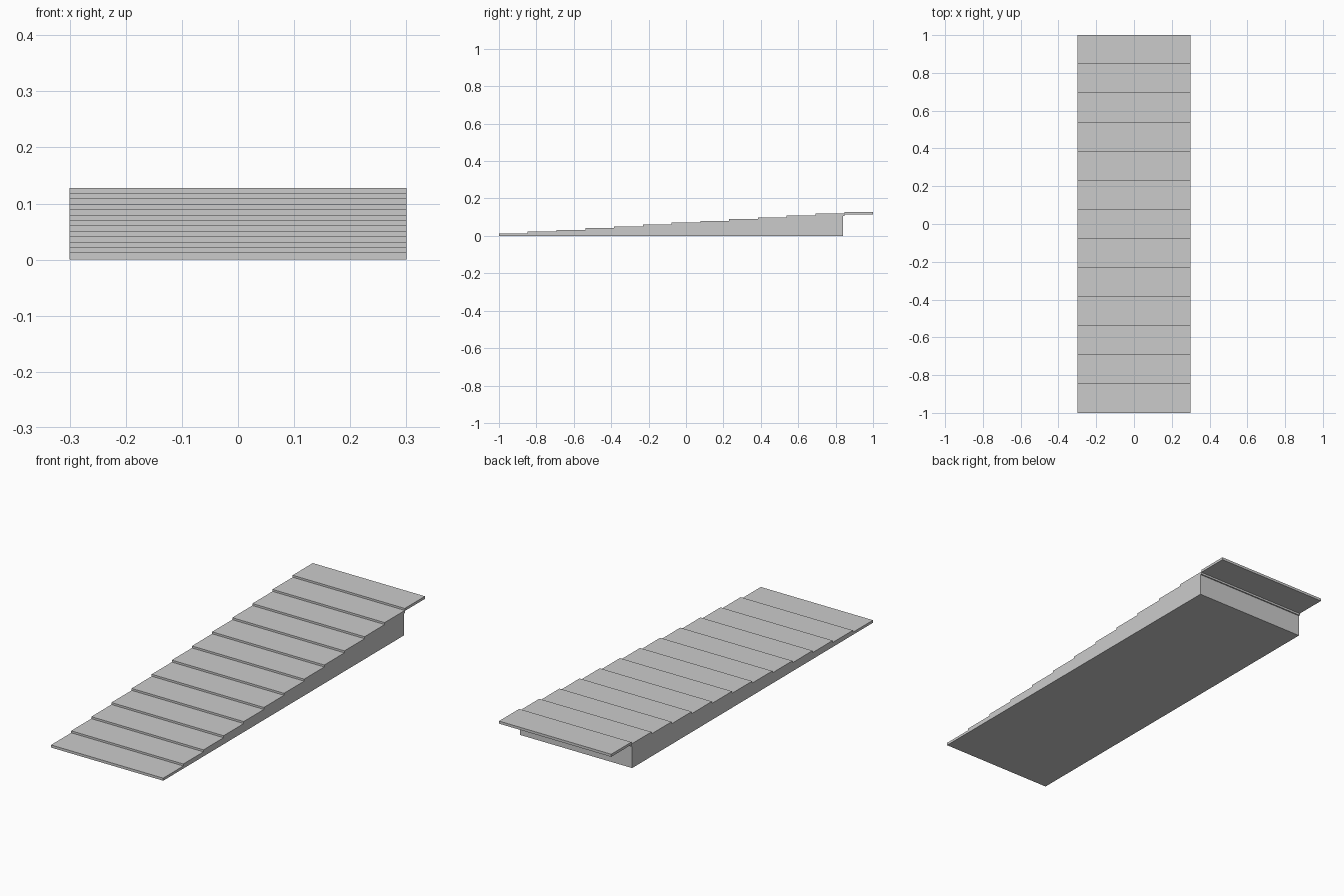
import bpy, bmesh

if "Cube" in bpy.data.objects:
    bpy.data.objects.remove(bpy.data.objects["Cube"])

W = 0.6            # ramp width
N = 13             # number of treads
STEP = 2.0 / N     # tread depth
THICK = 0.0125     # tread thickness
RISE = (0.128 - THICK) / (N - 1)


def extrude_profile(name, pts):
    """Extrude a (y, z) outline across the full width in x."""
    bm = bmesh.new()
    face = bm.faces.new([bm.verts.new((-W / 2, y, z)) for y, z in pts])
    out = bmesh.ops.extrude_face_region(bm, geom=[face])
    verts = [g for g in out["geom"] if isinstance(g, bmesh.types.BMVert)]
    bmesh.ops.translate(bm, verts=verts, vec=(W, 0, 0))
    bmesh.ops.recalc_face_normals(bm, faces=bm.faces)
    mesh = bpy.data.meshes.new(name)
    bm.to_mesh(mesh)
    bm.free()
    obj = bpy.data.objects.new(name, mesh)
    bpy.context.collection.objects.link(obj)
    return obj


# Solid wedge carrying the treads, ending under the overhanging last one
BACK = 0.84
extrude_profile("ramp_wedge", [(-1, 0), (BACK, 0), (BACK, (BACK + 1) * RISE / STEP)])

# Flat overlapping treads
for i in range(N):
    y, z = -1 + i * STEP, i * RISE
    extrude_profile(f"tread_{i + 1}", [(y, z), (y + STEP, z),
                                       (y + STEP, z + THICK), (y, z + THICK)])
